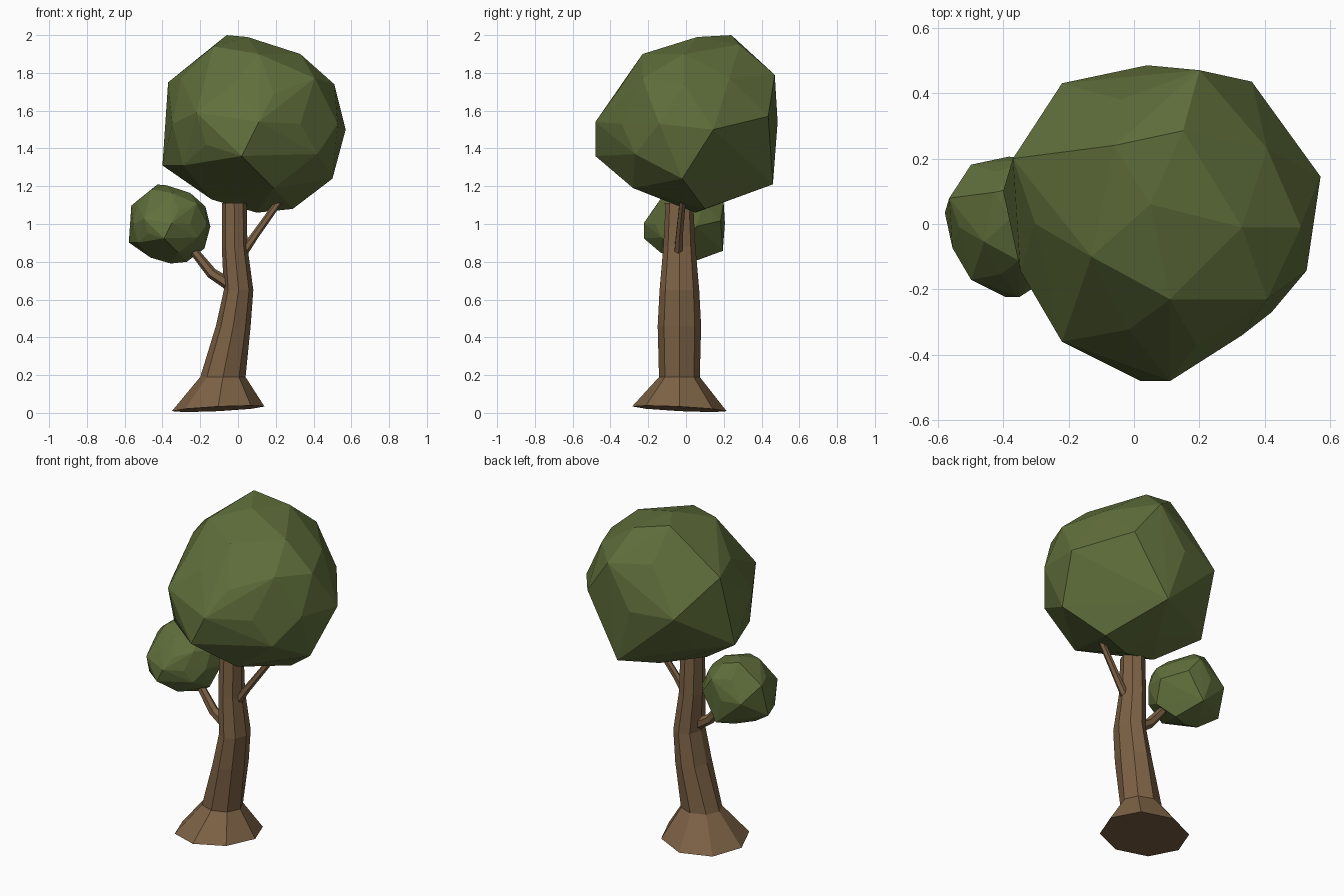
import bpy
import bmesh
from math import cos, sin, pi
from mathutils import Vector

if "Cube" in bpy.data.objects:
    bpy.data.objects.remove(bpy.data.objects["Cube"], do_unlink=True)


def make_material(name, colour):
    mat = bpy.data.materials.new(name)
    mat.use_nodes = True
    mat.diffuse_color = colour
    mat.node_tree.nodes["Principled BSDF"].inputs["Base Color"].default_value = colour
    return mat


def make_object(name, bm, mat):
    bmesh.ops.recalc_face_normals(bm, faces=bm.faces)
    mesh = bpy.data.meshes.new(name)
    bm.to_mesh(mesh)
    bm.free()
    mesh.materials.append(mat)
    obj = bpy.data.objects.new(name, mesh)
    bpy.context.collection.objects.link(obj)
    return obj


def loft(bm, rings):
    """Skin a list of equal vertex rings and cap both ends."""
    rings = [[bm.verts.new(p) for p in ring] for ring in rings]
    for low, high in zip(rings, rings[1:]):
        for i in range(len(low)):
            j = (i + 1) % len(low)
            bm.faces.new((low[i], low[j], high[j], high[i]))
    bm.faces.new(rings[0][::-1])
    bm.faces.new(rings[-1])


bark = make_material("bark brown", (0.205, 0.122, 0.060, 1))
leaf = make_material("leaf green", (0.116, 0.158, 0.044, 1))

# Trunk: octagonal rings (centre x, height, x radius, y radius) with a flared foot
SIDES = 8
TRUNK_Y = -0.035
trunk_profile = [
    (-0.105, 0.02, 0.245, 0.25),
    (-0.08, 0.19, 0.12, 0.108),
    (-0.025, 0.46, 0.092, 0.115),
    (0.003, 0.65, 0.078, 0.105),
    (-0.018, 0.88, 0.068, 0.085),
    (-0.02, 1.11, 0.066, 0.073),
]
rings = []
for cx, z, rx, ry in trunk_profile:
    angles = [i * 2 * pi / SIDES for i in range(SIDES)]
    rings.append([Vector((cx + rx * cos(a), TRUNK_Y + ry * sin(a), z)) for a in angles])
# The foot is slightly tilted
for p in rings[0]:
    p.z = max(0, 0.02 + 0.05 * (p.x + 0.1) - 0.05 * p.y)
bm = bmesh.new()
loft(bm, rings)
make_object("trunk", bm, bark)


def make_branch(name, path, radii, sides=6):
    """Tapered low-poly tube along a path."""
    path = [Vector(p) for p in path]
    rings = []
    for i, p in enumerate(path):
        along = (path[min(i + 1, len(path) - 1)] - path[max(i - 1, 0)]).normalized()
        u = along.cross(Vector((0, 1, 0))).normalized()
        v = along.cross(u)
        rings.append([p + radii[i] * (u * cos(k * 2 * pi / sides) + v * sin(k * 2 * pi / sides))
                      for k in range(sides)])
    bm = bmesh.new()
    loft(bm, rings)
    make_object(name, bm, bark)


make_branch("right_branch",
            [(-0.03, -0.04, 0.67), (-0.14, -0.035, 0.74), (-0.26, -0.02, 0.89)],
            [0.034, 0.029, 0.022])
make_branch("left_branch",
            [(0.02, -0.04, 0.84), (0.09, -0.035, 0.94), (0.24, -0.015, 1.15)],
            [0.026, 0.021, 0.018])

# Crown: a faceted ball with protruding corners, given relative to its centre
corners = [Vector(c) for c in (
    # lower left side and back
    (0.48, 0.145, -0.03), (0.41, -0.02, -0.29), (0.05, 0.46, -0.32),
    (0.27, 0.435, 0.04), (0.2, 0.1, -0.45), (-0.05, 0.485, 0.01),
    (-0.31, 0.43, 0.01), (0.11, 0.47, 0.26), (-0.13, 0.38, 0.28),
    # right side
    (-0.49, 0.1, -0.22), (-0.38, -0.2, -0.22), (-0.46, 0.2, 0.22),
    (-0.32, 0.23, 0.28), (-0.31, -0.36, 0.06),
    # front
    (-0.26, -0.36, -0.11), (-0.07, -0.48, -0.17), (0.02, -0.48, 0.01),
    (0.1, -0.37, 0.16), (0.24, -0.34, 0), (0.33, -0.27, -0.16),
    # top
    (0.24, -0.01, 0.37), (0.42, -0.01, 0.21), (0.06, 0.285, 0.42),
    (-0.15, 0.24, 0.47), (-0.04, 0.06, 0.46), (-0.22, -0.1, 0.41),
    (0.02, -0.23, 0.37),
    # underside
    (0.01, 0.05, -0.47), (-0.23, 0, -0.4), (0.1, -0.28, -0.34),
)]
# Broad flat sides of the crown: outward direction and distance
flats = [(Vector((-0.25, -0.85, 0.45)).normalized(), 0.40),
         (Vector((0.706, 0.497, -0.505)).normalized(), 0.42)]


def make_crown(name, centre, scale):
    bm = bmesh.new()
    bmesh.ops.create_icosphere(bm, subdivisions=2, radius=0.46)
    points = []
    for v in bm.verts:
        p = v.co.copy()
        if min((p - c).length for c in corners) < 0.2:
            continue
        for normal, distance in flats:
            p -= normal * max(0, p.dot(normal) - distance)
        points.append(p)
    bm.free()
    bm = bmesh.new()
    for p in points + corners:
        bm.verts.new(Vector(centre) + p * scale)
    hull = bmesh.ops.convex_hull(bm, input=bm.verts)
    loose = {g for g in hull["geom_interior"] + hull["geom_unused"]
             if isinstance(g, bmesh.types.BMVert)}
    bmesh.ops.delete(bm, geom=list(loose), context="VERTS")
    make_object(name, bm, leaf)


make_crown("main_crown", (0.09, 0, 1.53), 1)
make_crown("small_crown", (-0.36, -0.01, 1.0), 0.445)
